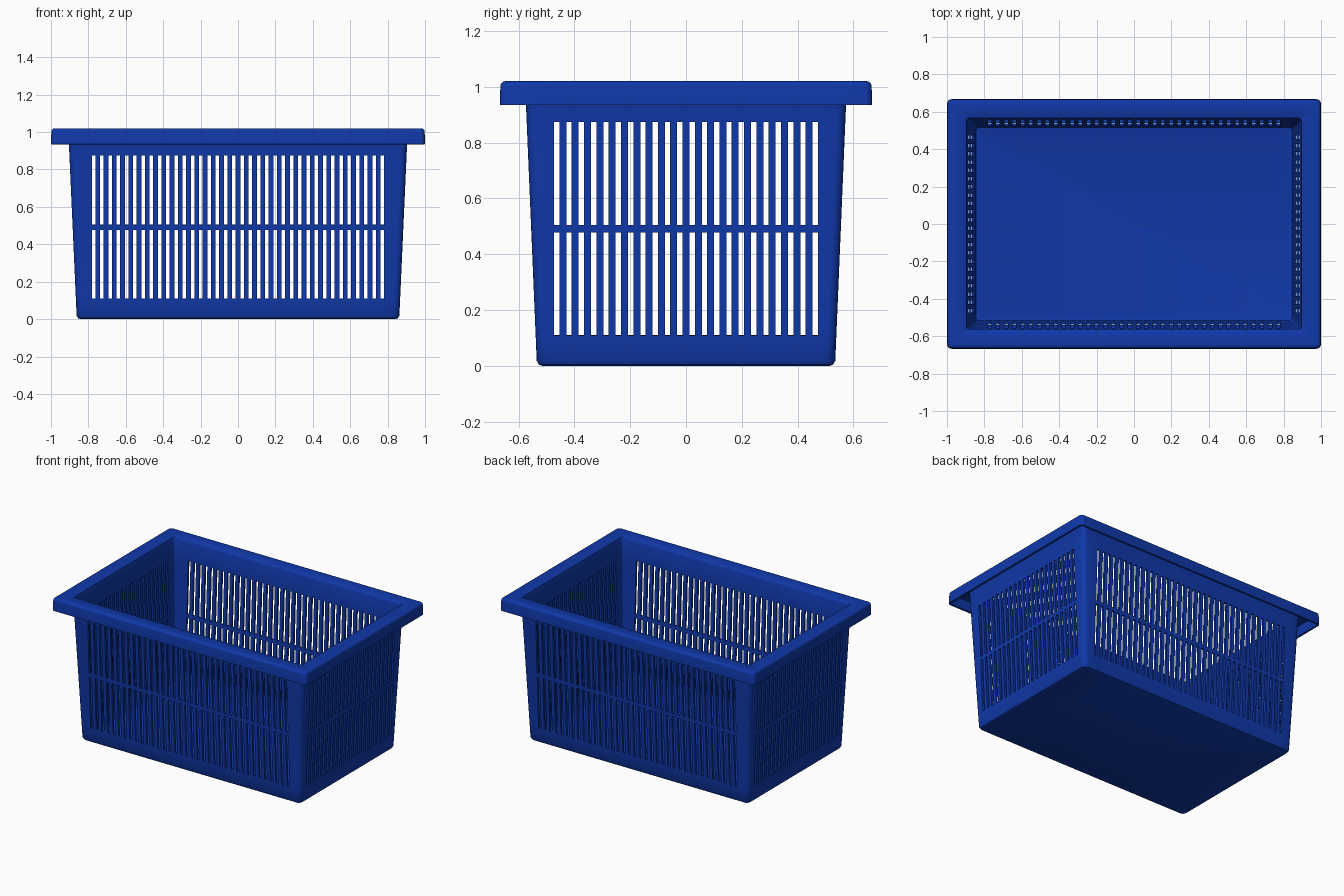
import bpy, bmesh, math

if "Cube" in bpy.data.objects:
    bpy.data.objects.remove(bpy.data.objects["Cube"])

T = 0.015                      # sheet thickness
SLOT_W, PITCH = 0.019, 0.0441  # slot width and spacing
N_LONG, N_SHORT = 36, 22       # slots per long / short wall
ARC = 4                        # segments per rounded corner


def slot_edges(n):
    pts = []
    for i in range(n):
        c = (i - (n - 1) / 2) * PITCH
        pts += [c - SLOT_W / 2, c + SLOT_W / 2]
    return pts


def ring_points(hx, hy, r):
    """Counter-clockwise rounded rectangle; flag marks points that start a slot."""
    out = []
    for side in range(4):
        a = side * math.pi / 2
        c, s = round(math.cos(a)), round(math.sin(a))
        half, dist = (hx, hy) if side % 2 == 0 else (hy, hx)
        local = [(u, -dist, k % 2 == 0)
                 for k, u in enumerate(slot_edges(N_LONG if side % 2 == 0 else N_SHORT))]
        for k in range(ARC + 1):
            t = -math.pi / 2 + k * math.pi / 2 / ARC
            local.append((half - r + r * math.cos(t), -dist + r + r * math.sin(t), False))
        out += [(x * c - y * s, x * s + y * c, f) for x, y, f in local]
    return out


def wall(z, inset=0.0):
    return (0.847 + 0.045 * z - inset, 0.519 + 0.042 * z - inset, z, 0.018)


# Profile of the inner and top surface: floor, walls, rim top, outer skirt
profile = [wall(T, 0.008), wall(T + 0.002, 0.003), wall(T + 0.008)]
first_slot_row = len(profile)
profile += [wall(z) for z in (0.11, 0.478, 0.505, 0.875, 1.005)]
profile += [(0.896, 0.566, 1.015, 0.02), (0.904, 0.574, 1.02, 0.02)]
for k in range(5):
    a = k * math.pi / 8
    d = 0.018 * (1 - math.sin(a))
    profile.append((0.998 - d, 0.665 - d, 1.002 + 0.018 * math.cos(a), 0.025 - d * 0.5))
profile.append((1.0, 0.667, 0.935, 0.025))

# Basket sheet with slots left open
bm = bmesh.new()
rings, flags = [], []
for hx, hy, z, r in profile:
    pts = ring_points(hx, hy, r)
    flags = [p[2] for p in pts]
    rings.append([bm.verts.new((x, y, z)) for x, y, _ in pts])
bm.faces.new(rings[0])
n = len(flags)
for k in range(len(rings) - 1):
    slot_row = k in (first_slot_row, first_slot_row + 2)
    for i in range(n):
        if slot_row and flags[i]:
            continue
        j = (i + 1) % n
        bm.faces.new((rings[k][j], rings[k][i], rings[k + 1][i], rings[k + 1][j]))
mesh = bpy.data.meshes.new("basket")
bm.to_mesh(mesh)
bm.free()
basket = bpy.data.objects.new("basket", mesh)
bpy.context.collection.objects.link(basket)

# Thickness
bpy.context.view_layer.objects.active = basket
basket.select_set(True)
mod = basket.modifiers.new("thickness", "SOLIDIFY")
mod.thickness = T
mod.offset = -1
mod.use_even_offset = True
bpy.ops.object.modifier_apply(modifier=mod.name)
bpy.ops.object.shade_smooth_by_angle(angle=math.radians(35))

# Blue plastic
mat = bpy.data.materials.new("blue_plastic")
mat.diffuse_color = (0.005, 0.04, 0.4, 1)
mat.use_nodes = True
mat.node_tree.nodes["Principled BSDF"].inputs["Base Color"].default_value = mat.diffuse_color
basket.data.materials.append(mat)
